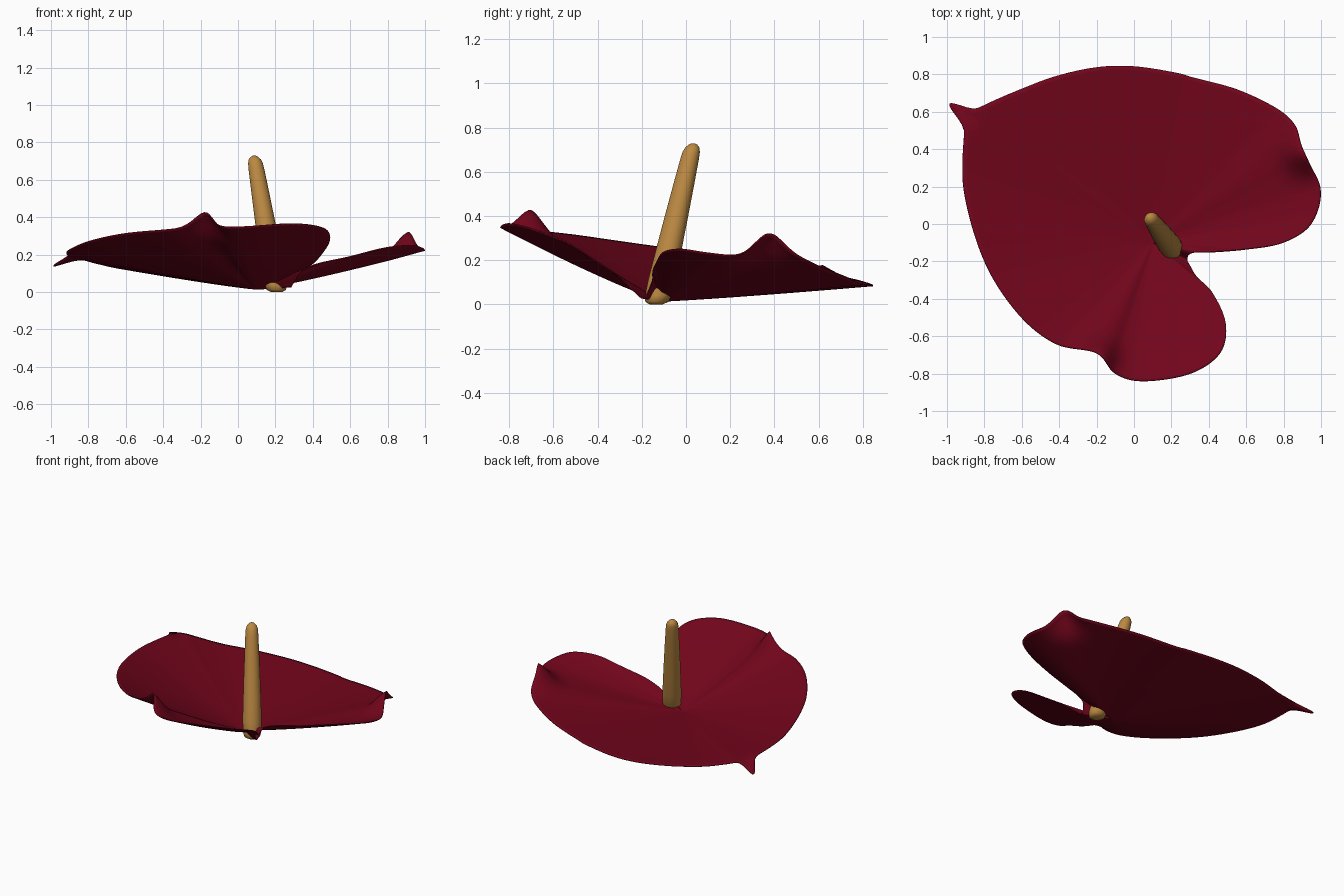
import bpy, bmesh, math
from mathutils import Vector

if "Cube" in bpy.data.objects:
    bpy.data.objects.remove(bpy.data.objects["Cube"])


def material(name, rgb):
    m = bpy.data.materials.new(name)
    m.diffuse_color = (*rgb, 1)
    m.use_nodes = True
    m.node_tree.nodes["Principled BSDF"].inputs["Base Color"].default_value = m.diffuse_color
    return m


RED = material("deep red", (0.165, 0.0015, 0.011))
TAN = material("golden tan", (0.50, 0.25, 0.055))


def make_object(name, bm, mats):
    bmesh.ops.recalc_face_normals(bm, faces=bm.faces[:])
    for f in bm.faces:
        f.smooth = True
    me = bpy.data.meshes.new(name)
    bm.to_mesh(me)
    bm.free()
    for m in mats:
        me.materials.append(m)
    ob = bpy.data.objects.new(name, me)
    bpy.context.collection.objects.link(ob)
    return ob


def closed_spline(pts, steps):
    """Smooth closed curve through the points."""
    n, out = len(pts), []
    for i in range(n):
        a, b, c, d = (Vector(pts[(i + k) % n]) for k in (-1, 0, 1, 2))
        for s in range(steps):
            t = s / steps
            out.append(0.5 * (2 * b + (c - a) * t + (2 * a - 5 * b + 4 * c - d) * t * t
                              + (3 * b - a - 3 * c + d) * t ** 3))
    return out


# Heart-shaped leaf: rim curve, counter-clockwise from the notch
RIM = [(.285, -.19, .03), (.31, -.155, .10), (.42, -.15, .15), (.60, -.135, .19),
       (.78, -.105, .235), (.92, -.03, .25), (.985, .08, .235), (.995, .20, .22),
       (.94, .32, .21), (.895, .42, .21), (.86, .53, .20), (.76, .62, .165),
       (.55, .72, .125), (.31, .785, .095), (.22, .81, .09), (.0, .843, .085),
       (-.2, .838, .09), (-.42, .79, .105), (-.62, .715, .125), (-.76, .655, .155),
       (-.85, .61, .18), (-.895, .575, .19), (-.907, .50, .195),
       (-.91, .18, .22), (-.80, -.2, .27), (-.62, -.48, .31),
       (-.42, -.64, .33), (-.20, -.69, .345), (-.10, -.80, .345), (.05, -.84, .35),
       (.30, -.80, .365), (.46, -.69, .34), (.49, -.53, .275), (.42, -.37, .17),
       (.34, -.29, .11), (.305, -.235, .06)]
CENTRE = Vector((.10, -.10, .016))
CURLS = [(-.18, -.71, .08, .085), (.92, .38, .11, .10)]   # x, y, height, radius
TIP, PULL = Vector((-.905, .58)), Vector((-.097, .072, -.055))

rim = closed_spline(RIM, 8)
RINGS = 40
bm = bmesh.new()
middle = bm.verts.new(CENTRE)
rings = []
for r in range(1, RINGS + 1):
    t = r / RINGS
    ring = []
    for p in rim:
        q = CENTRE.lerp(p, t)
        q.z = CENTRE.z + (p.z - CENTRE.z) * t ** 1.15
        for cx, cy, h, rad in CURLS:
            q.z += h * math.exp(-((q.x - cx) ** 2 + (q.y - cy) ** 2) / rad ** 2)
        # draw the point of the leaf out and down
        q += PULL * math.exp(-((q.xy - TIP).length / .042) ** 2)
        ring.append(bm.verts.new(q))
    rings.append(ring)
n = len(rim)
for i in range(n):
    j = (i + 1) % n
    bm.faces.new((middle, rings[0][i], rings[0][j]))
    for a, b in zip(rings, rings[1:]):
        bm.faces.new((a[i], b[i], b[j], a[j]))
# pale point at the very tip
for f in bm.faces:
    f.material_index = 1 if f.calc_center_median().x < -.98 else 0
leaf = make_object("leaf", bm, [RED, TAN])
shell = leaf.modifiers.new("thickness", "SOLIDIFY")
shell.thickness = 0.006
shell.offset = 0

# Flower spike: leaning tapered column with a rounded end
PROFILE = [(0, .030), (.012, .052), (.04, .060), (.12, .062), (.25, .058), (.40, .053),
           (.55, .047), (.66, .042), (.69, .039), (.71, .032), (.723, .020), (.729, .008)]
SIDES = 32
bm = bmesh.new()
loops = []
for z, rad in PROFILE:
    cx, cy = .207 - .165 * z, -.135 + .23 * z
    loops.append([bm.verts.new((cx + rad * math.cos(2 * math.pi * k / SIDES),
                                cy + rad * math.sin(2 * math.pi * k / SIDES), z))
                  for k in range(SIDES)])
for a, b in zip(loops, loops[1:]):
    for k in range(SIDES):
        m = (k + 1) % SIDES
        bm.faces.new((a[k], a[m], b[m], b[k]))
bm.faces.new(loops[0][::-1])
bm.faces.new(loops[-1])
make_object("flower_spike", bm, [TAN])
